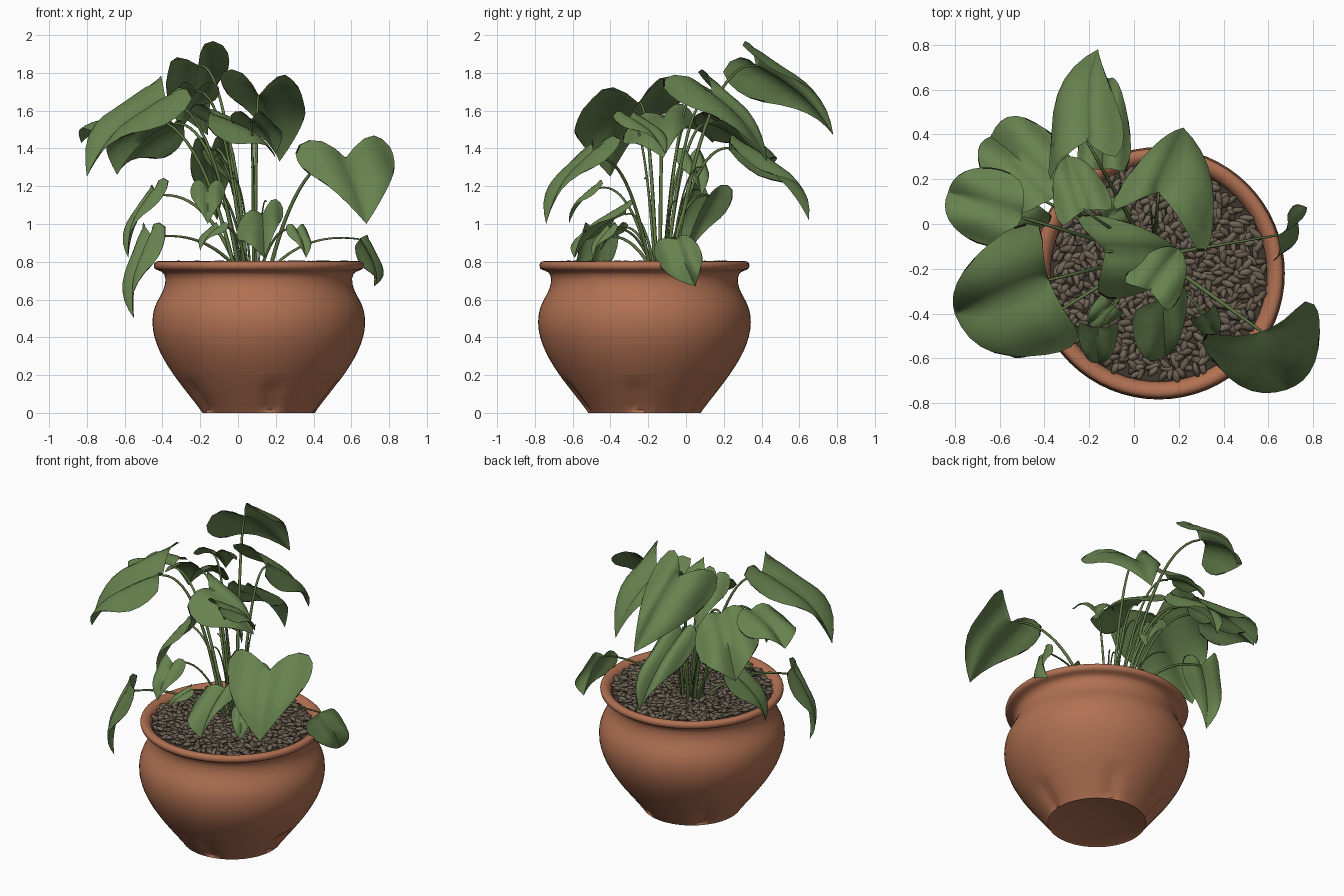
import bpy, bmesh, math, random
from mathutils import Vector, Matrix, Euler
from mathutils.geometry import interpolate_bezier

if "Cube" in bpy.data.objects:
    bpy.data.objects.remove(bpy.data.objects["Cube"])

random.seed(4)
CX, CY = 0.11, -0.22          # pot axis


def material(name, rgb):
    m = bpy.data.materials.new(name)
    m.diffuse_color = (*rgb, 1)
    m.use_nodes = True
    m.node_tree.nodes["Principled BSDF"].inputs["Base Color"].default_value = m.diffuse_color
    return m


TERRACOTTA = material("terracotta", (0.44, 0.165, 0.085))
LEAF = material("leaf_green", (0.135, 0.225, 0.078))
EDGE = material("dried_leaf_edge", (0.012, 0.01, 0.006))
STEM = material("stem_green", (0.12, 0.19, 0.06))
PEBBLES = [material("pebble_brown", (0.135, 0.103, 0.072)),
           material("pebble_grey", (0.165, 0.135, 0.10))]
SOIL = material("soil", (0.05, 0.038, 0.027))


def finish(name, bm, mats, angle=50, fix=True):
    if fix:
        bmesh.ops.recalc_face_normals(bm, faces=bm.faces)
    me = bpy.data.meshes.new(name)
    bm.to_mesh(me)
    bm.free()
    ob = bpy.data.objects.new(name, me)
    bpy.context.collection.objects.link(ob)
    for m in mats:
        me.materials.append(m)
    bpy.ops.object.select_all(action='DESELECT')
    ob.select_set(True)
    bpy.context.view_layer.objects.active = ob
    bpy.ops.object.shade_smooth_by_angle(angle=math.radians(angle))
    return ob


def curve(a, h1, h2, b, n):
    pts = interpolate_bezier(*(Vector((*p, 0)) for p in (a, h1, h2, b)), n)
    return [(p.x, p.y) for p in pts]


def lathe(name, profile, mats, n=64):
    bm = bmesh.new()
    rings = []
    for r, z in profile:
        ring = []
        for i in range(n):
            a = 2 * math.pi * i / n
            rr = r
            if 0.01 < z < 0.17 and r > 0.3:   # shallow flutes above the foot
                rr -= 0.022 * max(0, math.cos(5 * a + 0.6)) ** 6
            ring.append(bm.verts.new((CX + rr * math.cos(a), CY + rr * math.sin(a), z)))
        rings.append(ring)
    for lo, hi in zip(rings, rings[1:]):
        for i in range(n):
            bm.faces.new((lo[i], lo[(i + 1) % n], hi[(i + 1) % n], hi[i]))
    bm.faces.new(rings[0])
    bm.faces.new(rings[-1])
    return finish(name, bm, mats, 40)


# Pot: flat foot, round belly, neck and rolled rim
belly = curve((.308, .015), (.40, .14), (.563, .31), (.563, .48), 14)
neck = curve((.563, .48), (.563, .60), (.494, .62), (.494, .71), 10)[1:]
rim = curve((.494, .71), (.50, .77), (.556, .74), (.556, .78), 7)[1:]
lip = curve((.556, .78), (.556, .815), (.50, .81), (.488, .77), 8)[1:]
lathe("pot", [(.285, .006), (.298, 0)] + belly + neck + rim + lip + [(.478, .73)], [TERRACOTTA])
lathe("soil", [(.478, .735), (.484, .768), (.1, .772)], [SOIL])

# Pebbles: flattened ovals spread in a spiral over the soil
bm = bmesh.new()
COUNT = 680
for i in range(COUNT):
    r = 0.47 * math.sqrt((i + 0.5) / COUNT)
    a = i * 2.39996 + random.uniform(-0.05, 0.05)
    loc = Vector((CX + r * math.cos(a), CY + r * math.sin(a), 0.782 + random.uniform(-0.008, 0.01)))
    rot = Euler((random.uniform(-.4, .4), random.uniform(-.35, .35), random.uniform(0, 6.28)))
    size = Vector((random.uniform(.031, .043), random.uniform(.015, .021), random.uniform(.011, .016)))
    made = bmesh.ops.create_icosphere(bm, subdivisions=1, radius=1,
                                      matrix=Matrix.LocRotScale(loc, rot, size))
    tone = random.randrange(2)
    for f in {f for v in made["verts"] for f in v.link_faces}:
        f.material_index = tone
finish("pebbles", bm, PEBBLES, 60, fix=False)

# Half outline of a heart leaf: (along the midrib, out towards the lobe)
HALF = curve((0, 0), (-.09, .3), (-.2, .95), (.1, 1.06), 6) \
    + curve((.1, 1.06), (.46, 1.18), (.82, .56), (1, 0), 10)[1:]
ACROSS = (0, .2, .4, .6, .8, .965, 1)


def heart(name, base, T, A, B, arch=0.10):
    """Heart leaf: midrib vector T, lobe corners A and B, arched and cupped."""
    n = T.cross(A - B).normalized()
    if n.z < 0:
        n = -n
    bm = bmesh.new()
    for L in (A, B):
        rows = []
        for k, (u, w) in enumerate(HALF):
            rib = max(u, 0.01 * k)
            row = []
            for t in ACROSS:
                a, b = rib + (u - rib) * t, w * t
                lift = arch * 4 * max(a, 0) * (1 - a) + 0.10 * math.sin(math.pi * min(b, 1)) \
                    - 0.05 * b * b + 0.025 * math.sin(9 * a + 2) * b
                row.append(bm.verts.new(base + T * a + L * b + n * lift * T.length))
            rows.append(row)
        for k, (r0, r1) in enumerate(zip(rows, rows[1:])):
            dry = k > len(HALF) - 4 or random.random() < 0.35
            for j in range(len(ACROSS) - 1):
                f = bm.faces.new((r0[j], r0[j + 1], r1[j + 1], r1[j]))
                f.material_index = int(dry and j == len(ACROSS) - 2)   # dried margin
    bmesh.ops.remove_doubles(bm, verts=bm.verts, dist=0.0008)
    bmesh.ops.dissolve_degenerate(bm, dist=0.0005, edges=bm.edges)
    finish(name + "_leaf", bm, [LEAF, EDGE], 80)


def stem(name, root, end, radius):
    root, end = Vector(root), Vector(end)
    ctrl = root.lerp(end, 0.4)
    ctrl.z = end.z + 0.04
    cu = bpy.data.curves.new(name, 'CURVE')
    cu.dimensions = '3D'
    cu.bevel_depth = radius
    cu.bevel_resolution = 1
    cu.use_fill_caps = True
    sp = cu.splines.new('POLY')
    sp.points.add(14)
    for i, p in enumerate(sp.points):
        t = i / 14
        co = root * (1 - t) ** 2 + ctrl * 2 * t * (1 - t) + end * t * t
        p.co = (*co, 1)
        p.radius = 1.2 - 0.5 * t
    ob = bpy.data.objects.new(name, cu)
    bpy.context.collection.objects.link(ob)
    cu.materials.append(STEM)


def leaf(name, base, tip, lobe=None, lobe_b=None, width=0.1, radius=0.009):
    """Second lobe mirrors the first; without any lobe the leaf lies level across."""
    base, tip = Vector(base), Vector(tip)
    T = tip - base
    if lobe:
        A = Vector(lobe) - base
    else:
        A = T.cross(Vector((0, 0, 1))).normalized() * width - T * 0.1
    B = Vector(lobe_b) - base if lobe_b else 2 * A.project(T) - A
    heart(name, base, T, A, B)
    # Stem roots cluster near the middle, leaning towards their leaf
    root = (0.06 + 0.18 * (base.x + 0.05), -0.12 + 0.15 * base.y, 0.77)
    stem(name + "_stem", root, base, radius)


# Large leaves: stem joint, tip, lobe corners
leaf("back_top", (-.21, .37, 1.84), (-.16, .78, 1.47), (-.38, .20, 1.79), (-.07, .31, 1.94))
leaf("back_right", (.11, .14, 1.68), (.22, .43, 1.33), (-.09, .07, 1.80), (.30, -.13, 1.76))
leaf("back_left", (-.34, .12, 1.53), (-.64, .39, 1.26), (-.53, .05, 1.53), (-.29, .32, 1.44))
leaf("back_low", (-.14, .24, 1.40), (-.11, .65, 1.02), (-.25, .24, 1.38))
leaf("far_left", (-.50, .03, 1.56), (-.83, .14, 1.43), (-.62, -.10, 1.53))
leaf("left_big", (-.38, -.25, 1.64), (-.80, -.40, 1.25), (-.44, .0, 1.75), (-.25, -.52, 1.65))
leaf("left_back_droop", (-.43, .12, 1.15), (-.58, -.01, .82), (-.45, .25, 1.17))
leaf("middle", (-.13, -.12, 1.57), (.20, -.12, 1.35), (-.25, .03, 1.60), (-.15, -.32, 1.50))
leaf("right_big", (.57, -.48, 1.35), (.68, -.74, 1.0), (.31, -.50, 1.41))
leaf("right_droop", (.64, -.05, .92), (.72, .05, .67), (.62, -.17, .87), (.69, .05, .91), radius=.007)
leaf("front_middle", (.13, -.32, 1.05), (.14, -.59, .82), (.23, -.28, 1.11), (.0, -.40, 1.0),
     radius=.007)

# Small leaves: stem joint, tip, half width
leaf("middle_right", (.07, -.30, 1.55), (.20, -.11, 1.37), width=.12, radius=.007)
leaf("left_front_droop", (-.45, -.46, .93), (-.55, -.52, .50), width=.11, radius=.008)
leaf("front_heart", (-.16, -.46, 1.19), (-.16, -.62, 1.0), width=.085, radius=.007)
leaf("front_small", (.31, -.40, .97), (.36, -.49, .82), width=.06, radius=.007)
leaf("front_left_small", (-.10, -.36, .98), (-.20, -.45, .86), width=.06, radius=.007)
leaf("inner", (-.22, .06, 1.70), (-.30, .30, 1.50), width=.12, radius=.008)
leaf("inner_small", (-.14, .02, 1.36), (-.03, .08, 1.15), width=.08, radius=.007)

# Thin bare shoots between the main stems
for i in range(4):
    a = i * 2.4
    end = (-0.05 + 0.2 * math.cos(a), -0.05 + 0.17 * math.sin(a), 1.12 + 0.06 * i)
    stem("shoot_%d" % i, (0.06 + 0.05 * math.cos(a), -0.12 + 0.05 * math.sin(a), 0.77), end, 0.005)
